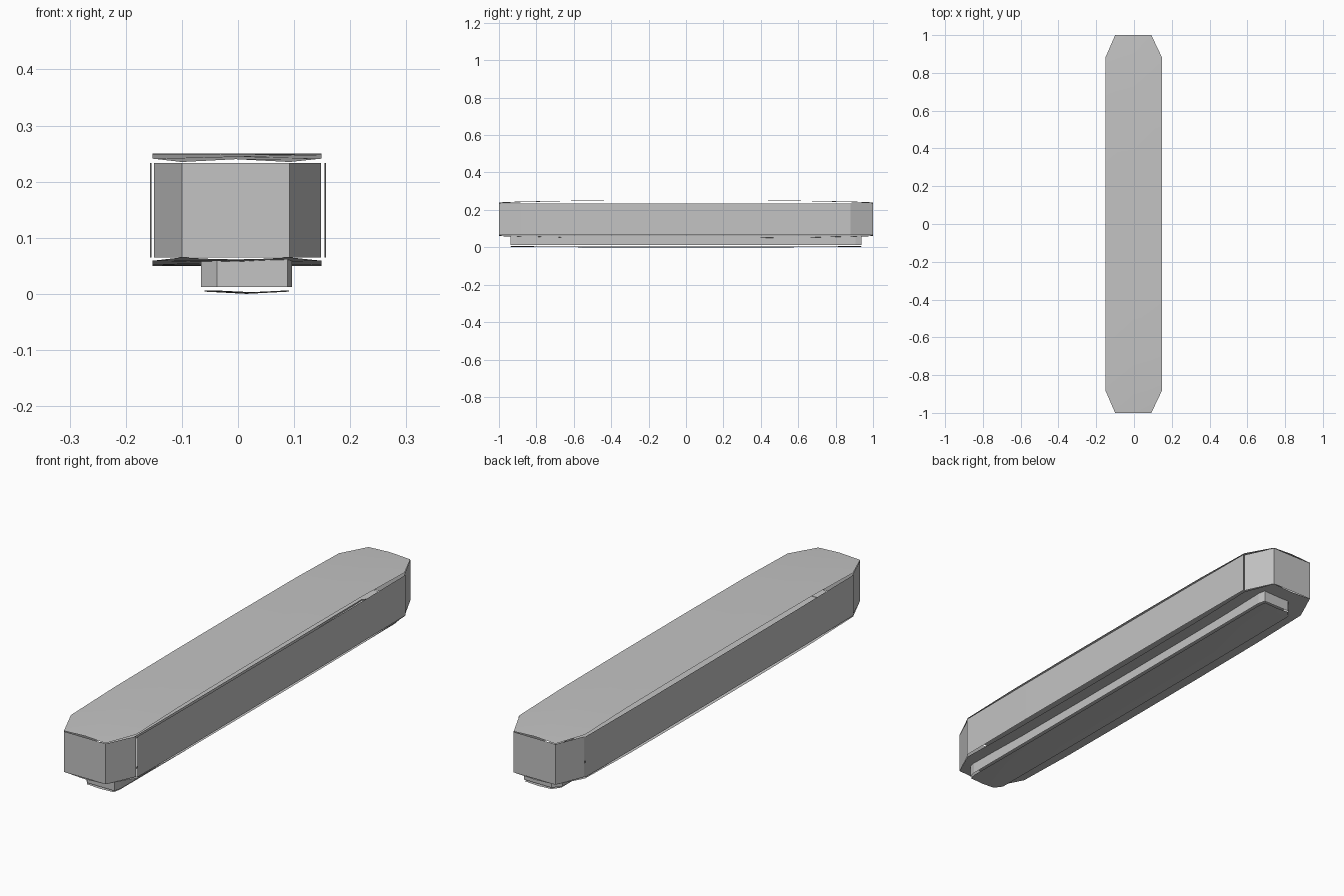
import bpy

if "Cube" in bpy.data.objects:
    bpy.data.objects.remove(bpy.data.objects["Cube"])

grey = bpy.data.materials.new("plain_grey")
grey.diffuse_color = (0.55, 0.55, 0.55, 1)
grey.use_nodes = True
grey.node_tree.nodes["Principled BSDF"].inputs["Base Color"].default_value = grey.diffuse_color


def loft(name, rows, flip=False, smooth=True):
    """Skin a sheet across rows that hold equal numbers of points."""
    n = len(rows[0])
    verts = [p for row in rows for p in row]
    faces = []
    for r in range(len(rows) - 1):
        for c in range(n - 1):
            a = r * n + c
            f = (a, a + 1, a + n + 1, a + n)
            faces.append(f[::-1] if flip else f)
    mesh = bpy.data.meshes.new(name)
    mesh.from_pydata(verts, [], faces)
    mesh.materials.append(grey)
    for p in mesh.polygons:
        p.use_smooth = smooth
    obj = bpy.data.objects.new(name, mesh)
    bpy.context.collection.objects.link(obj)
    return obj


def bowed_cover(name, stations, z, direction):
    """Long sheet whose ends bend away from its flat middle.
    stations: (y, left x, right x, edge drop, centre drop) for the +y half."""
    full = [(-s[0],) + s[1:] for s in stations] + list(stations[::-1])
    rows = []
    for y, xl, xr, edge, mid in full:
        rows.append([(xl, y, z - direction * edge),
                     ((xl + xr) / 2, y, z - direction * mid),
                     (xr, y, z - direction * edge)])
    return loft(name, rows, flip=direction < 0)


def wall(name, points, z0, z1):
    """Flat upright panels along a plan path (counter-clockwise)."""
    return loft(name, [[(x, y, z0) for x, y in points],
                       [(x, y, z1) for x, y in points]], smooth=False)


# Body covers, bent at the clipped ends
cover = [(1.0, -0.10, 0.092, 0.015, 0.010),
         (0.88, -0.152, 0.149, 0.009, 0.005),
         (0.60, -0.152, 0.149, 0.002, 0.001),
         (0.20, -0.152, 0.149, 0.0, 0.0)]
bowed_cover("top_cover", cover, 0.25, 1)
bowed_cover("bottom_cover", cover, 0.05, -1)

# Body end walls with clipped corners
end = [(-0.15, -0.88), (-0.10, -1.0), (0.092, -1.0), (0.148, -0.88)]
wall("front_end", end, 0.065, 0.233)
wall("back_end", [(x, -y) for x, y in end[::-1]], 0.065, 0.233)

# Long side panels, standing slightly proud of the ends
for name, s in (("left_side", -1), ("right_side", 1)):
    path = [(s * 0.154, -0.88), (s * 0.157, -0.5),
            (s * 0.157, 0.5), (s * 0.154, 0.88)]
    wall(name, path if s > 0 else path[::-1], 0.065, 0.233)

# Narrow foot underneath
foot = [(-0.066, -0.905), (-0.037, -0.937), (0.088, -0.937), (0.096, -0.905)]
ring = foot + [(x, -y) for x, y in foot[::-1]]
wall("foot_wall", ring + ring[:1], 0.012, 0.062)

# Bowed sole of the foot
sole = [(0.937, -0.037, 0.085, 0.006, 0.003),
        (0.905, -0.060, 0.091, 0.006, 0.001),
        (0.50, -0.060, 0.091, 0.004, 0.0)]
bowed_cover("foot_sole", sole, 0.0, -1)
